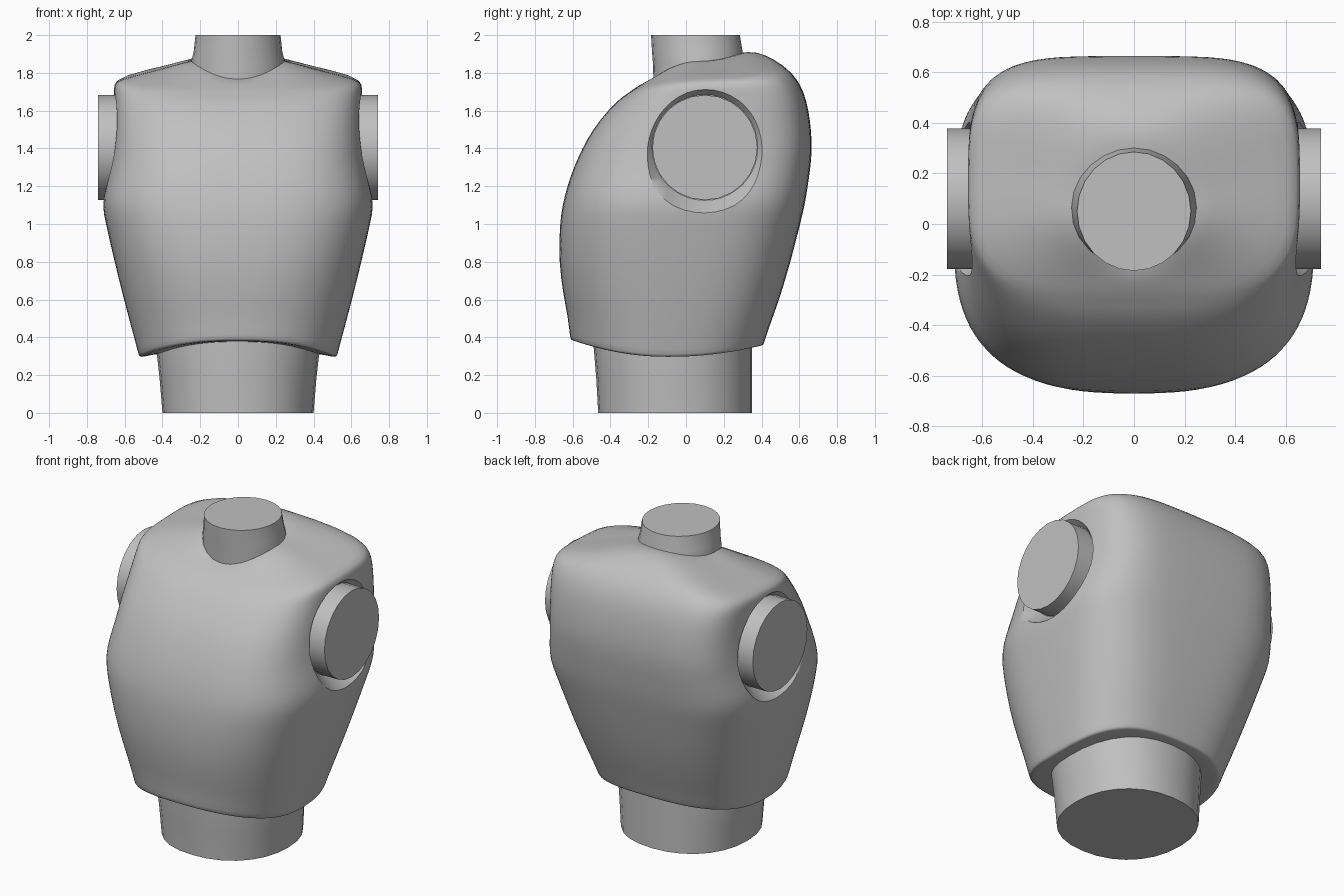
import bpy, bmesh, math

cube = bpy.data.objects.get("Cube")
if cube:
    bpy.data.objects.remove(cube, do_unlink=True)

grey = bpy.data.materials.new("plain grey")
grey.use_nodes = True
colour = (0.53, 0.53, 0.53, 1)
grey.diffuse_color = colour
grey.node_tree.nodes["Principled BSDF"].inputs["Base Color"].default_value = colour


def spow(v, e):
    return math.copysign(abs(v) ** e, v)


def blend(a, b, t):
    return a + (b - a) * min(max(t, 0), 1)


def exponent(z, low, high):
    """Roundness of a ring: boxier up to the shoulders, round at the neckline."""
    if z < 1.7:
        return blend(low, high, (z - 0.3) / 1.1)
    return blend(high, 1, (z - 1.76) / 0.11)


def loft(name, rings, segments, front=(1, 1), back=(1, 1)):
    """Skin rings of (half width, front y, back y, front z, side z, back z)."""
    bm = bmesh.new()
    loops = []
    for hx, yf, yb, zf, zs, zb in rings:
        loop = []
        for i in range(segments):
            a = math.tau * i / segments
            c, s = math.cos(a), math.sin(a)
            e = exponent(zs, *(back if s > 0 else front))
            end = zb if s > 0 else zf
            x, u = hx * spow(c, e), spow(s, e)
            loop.append(bm.verts.new((x, (yf + yb) / 2 + u * (yb - yf) / 2,
                                      zs + (end - zs) * u * u)))
        loops.append(loop)
    for lo, hi in zip(loops, loops[1:]):
        for i in range(segments):
            j = (i + 1) % segments
            bm.faces.new((lo[i], lo[j], hi[j], hi[i]))
    bm.faces.new(loops[0][::-1])
    bm.faces.new(loops[-1])
    mesh = bpy.data.meshes.new(name)
    bm.to_mesh(mesh)
    bm.free()
    mesh.materials.append(grey)
    ob = bpy.data.objects.new(name, mesh)
    bpy.context.collection.objects.link(ob)
    return ob


def activate(ob):
    bpy.ops.object.select_all(action='DESELECT')
    ob.select_set(True)
    bpy.context.view_layer.objects.active = ob


def smooth(ob, angle):
    activate(ob)
    bpy.ops.object.shade_smooth_by_angle(angle=math.radians(angle))


def arm_cone(name, side, x0, x1, r0, r1, segments):
    """Cone frustum along x on the arm axis."""
    bpy.ops.mesh.primitive_cone_add(
        vertices=segments, radius1=r0, radius2=r1, depth=x1 - x0,
        location=(side * (x0 + x1) / 2, 0.1, 1.405),
        rotation=(0, side * math.pi / 2, 0))
    ob = bpy.context.object
    ob.name = name
    ob.data.materials.append(grey)
    return ob


# Garment: hem, belly, chest, shoulders and neckline
shirt = loft("shirt", [
    (.41, -.46, .34, .38, .32, .35),
    (.50, -.585, .40, .38, .295, .355),
    (.525, -.61, .41, .385, .295, .36),
    (.53, -.615, .415, .40, .32, .375),
    (.565, -.625, .45, .50, .45, .48),
    (.605, -.65, .495, .62, .60, .60),
    (.655, -.675, .555, .80, .80, .80),
    (.70, -.67, .605, 1.0, 1.0, 1.0),
    (.722, -.655, .63, 1.1, 1.1, 1.1),
    (.705, -.63, .645, 1.2, 1.2, 1.2),
    (.68, -.595, .66, 1.3, 1.3, 1.3),
    (.667, -.55, .668, 1.4, 1.4, 1.4),
    (.66, -.495, .663, 1.5, 1.5, 1.5),
    (.658, -.415, .65, 1.6, 1.61, 1.6),
    (.658, -.355, .625, 1.66, 1.69, 1.70),
    (.658, -.31, .585, 1.69, 1.74, 1.77),
    (.635, -.285, .54, 1.71, 1.767, 1.82),
    (.45, -.245, .47, 1.735, 1.81, 1.87),
    (.30, -.21, .38, 1.755, 1.85, 1.915),
    (.22, -.17, .28, 1.765, 1.875, 1.91),
], 48, front=(.86, .62), back=(.72, .48))
sub = shirt.modifiers.new("soften", 'SUBSURF')
sub.levels = sub.render_levels = 1
activate(shirt)
bpy.ops.object.modifier_apply(modifier="soften")

# Armhole recesses and arm stubs
for side, label in ((1, "left"), (-1, "right")):
    cutter = arm_cone("armhole_cutter", side, .62, .74, .28, .37, 40)
    cutter.hide_render = True
    cut = shirt.modifiers.new("armhole", 'BOOLEAN')
    cut.operation = 'DIFFERENCE'
    cut.object = cutter
    activate(shirt)
    bpy.ops.object.modifier_apply(modifier="armhole")
    bpy.data.objects.remove(cutter, do_unlink=True)
    smooth(arm_cone(label + "_arm_stub", side, .45, .74, .278, .278, 24), 40)
smooth(shirt, 50)

# Neck and waist stubs
neck = loft("neck", [
    (.24, -.17, .30, 1.68, 1.68, 1.68),
    (.25, -.175, .31, 1.85, 1.85, 1.85),
    (.235, -.18, .30, 1.91, 1.91, 1.91),
    (.225, -.185, .285, 2.0, 2.0, 2.0),
], 24)
waist = loft("waist", [
    (.40, -.465, .35, 0, 0, 0),
    (.415, -.475, .35, .18, .18, .18),
    (.435, -.49, .35, .36, .36, .36),
    (.435, -.49, .35, .45, .45, .45),
], 28, front=(.92, .92), back=(.92, .92))
for part in (neck, waist):
    smooth(part, 40)
